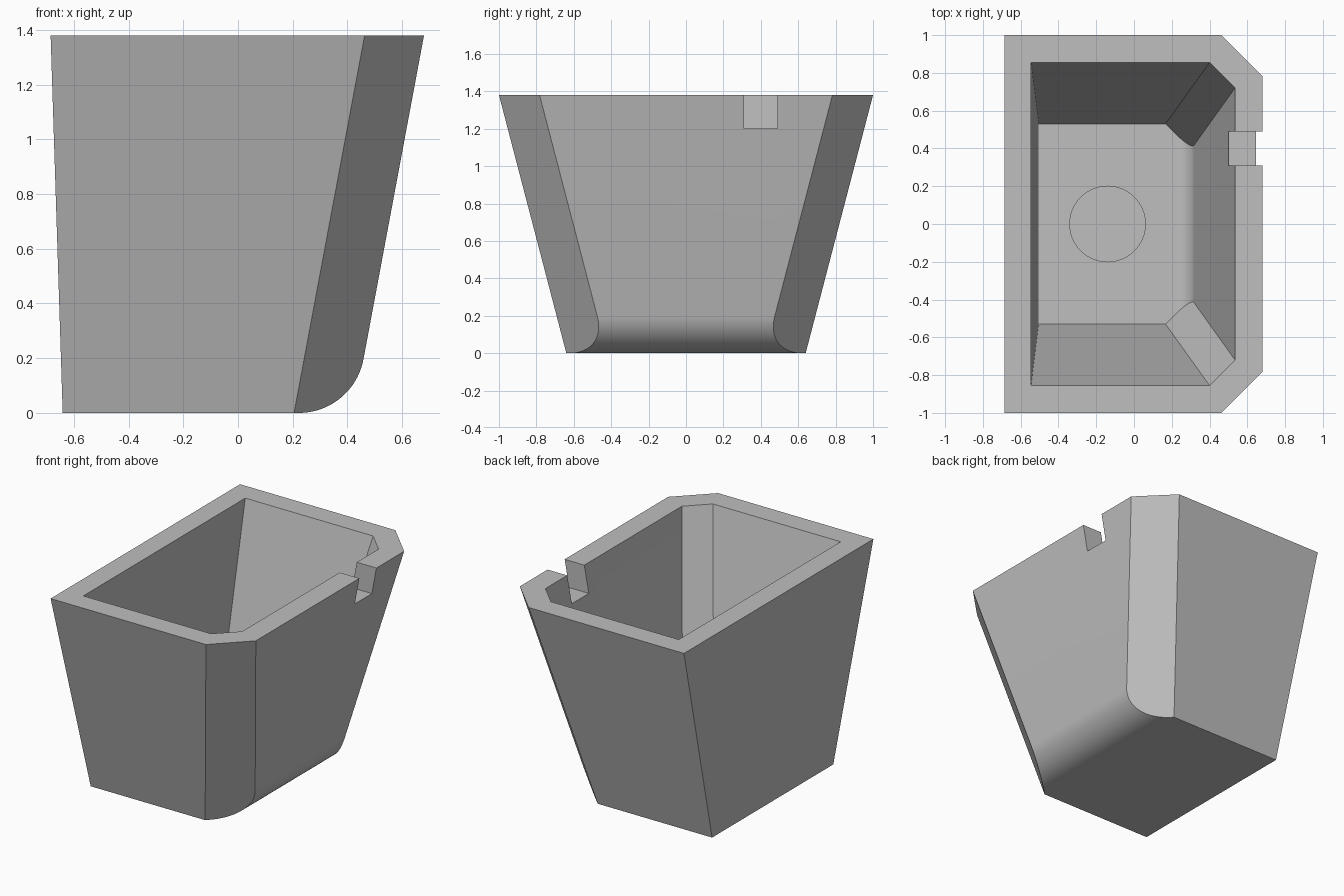
import bpy, bmesh, math
from mathutils import Vector

cube = bpy.data.objects.get("Cube")
if cube:
    bpy.data.objects.remove(cube, do_unlink=True)

HEIGHT = 1.38
LEFT_SLOPE, RIGHT_SLOPE, END_SLOPE = 0.032, 0.187, 0.261   # outward lean per unit height

grey = bpy.data.materials.new("plain grey")
grey.use_nodes = True
colour = (0.52, 0.52, 0.52, 1)
grey.diffuse_color = colour
grey.node_tree.nodes["Principled BSDF"].inputs["Base Color"].default_value = colour


def add_object(name, bm):
    bmesh.ops.recalc_face_normals(bm, faces=bm.faces)
    mesh = bpy.data.meshes.new(name)
    bm.to_mesh(mesh)
    bm.free()
    mesh.materials.append(grey)
    obj = bpy.data.objects.new(name, mesh)
    bpy.context.collection.objects.link(obj)
    return obj


def slice_off(bm, point, normal):
    """Remove everything beyond a plane and cap the opening."""
    cut = bmesh.ops.bisect_plane(bm, geom=bm.verts[:] + bm.edges[:] + bm.faces[:],
                                 plane_co=point, plane_no=normal, clear_outer=True)
    edges = [e for e in cut["geom_cut"] if isinstance(e, bmesh.types.BMEdge)]
    bmesh.ops.edgeloop_fill(bm, edges=edges)


def tapered_tub(name, left, right, half, chamfer, radius, floor, top):
    """Solid with leaning walls, two chamfered corners and a rounded lower edge.
    left, right, half and chamfer are measured at the rim height."""
    def wall_x(z):
        return right + RIGHT_SLOPE * (z - HEIGHT)

    # Side profile with the rounded lower edge
    lean = math.atan(RIGHT_SLOPE)
    sweep = math.pi / 2 - lean
    centre_x = wall_x(floor) - radius * math.tan(sweep / 2)
    profile = [(left - LEFT_SLOPE * (top - HEIGHT), top),
               (left - LEFT_SLOPE * (floor - HEIGHT), floor)]
    steps = 20
    for i in range(steps + 1):
        a = sweep * i / steps
        profile.append((centre_x + radius * math.sin(a),
                        floor + radius * (1 - math.cos(a))))
    profile.append((wall_x(top), top))

    bm = bmesh.new()
    face = bm.faces.new([bm.verts.new((x, -1.5, z)) for x, z in profile])
    new = bmesh.ops.extrude_face_region(bm, geom=[face])["geom"]
    bmesh.ops.translate(bm, vec=(0, 3, 0),
                        verts=[v for v in new if isinstance(v, bmesh.types.BMVert)])
    bmesh.ops.recalc_face_normals(bm, faces=bm.faces)

    # Leaning end walls, then the chamfered corners
    for side in (-1, 1):
        slice_off(bm, Vector((0, side * half, HEIGHT)), Vector((0, side, -END_SLOPE)))
    for side in (-1, 1):
        point = Vector((right, side * (half - chamfer), HEIGHT))
        normal = Vector((1, side, -RIGHT_SLOPE - END_SLOPE))
        slice_off(bm, point, normal)
    return add_object(name, bm)


# Outer body and the tools that hollow it
bin_body = tapered_tub("bin_body", -0.685, 0.68, 1.0, 0.217, 0.24, 0.0, HEIGHT)
cavity = tapered_tub("cavity_cutter", -0.545, 0.535, 0.855, 0.135, 0.1, 0.135, 1.6)

# Notch through the right wall
bm = bmesh.new()
bmesh.ops.create_cube(bm, size=1)
bmesh.ops.scale(bm, vec=(0.5, 0.18, 0.4), verts=bm.verts)
bmesh.ops.translate(bm, vec=(0.6, 0.4, 1.4), verts=bm.verts)
notch = add_object("notch_cutter", bm)

# Shallow round recess in the floor
bm = bmesh.new()
bmesh.ops.create_cone(bm, cap_ends=True, segments=64, radius1=0.2, radius2=0.2, depth=0.2)
bmesh.ops.translate(bm, vec=(-0.14, 0, 0.17), verts=bm.verts)
recess = add_object("recess_cutter", bm)

bpy.ops.object.select_all(action='DESELECT')
bpy.context.view_layer.objects.active = bin_body
bin_body.select_set(True)
for cutter in (cavity, notch, recess):
    mod = bin_body.modifiers.new(cutter.name, 'BOOLEAN')
    mod.operation = 'DIFFERENCE'
    mod.solver = 'EXACT'
    mod.object = cutter
    bpy.ops.object.modifier_apply(modifier=mod.name)
    bpy.data.objects.remove(cutter, do_unlink=True)

bpy.ops.object.shade_smooth_by_angle(angle=math.radians(25))
